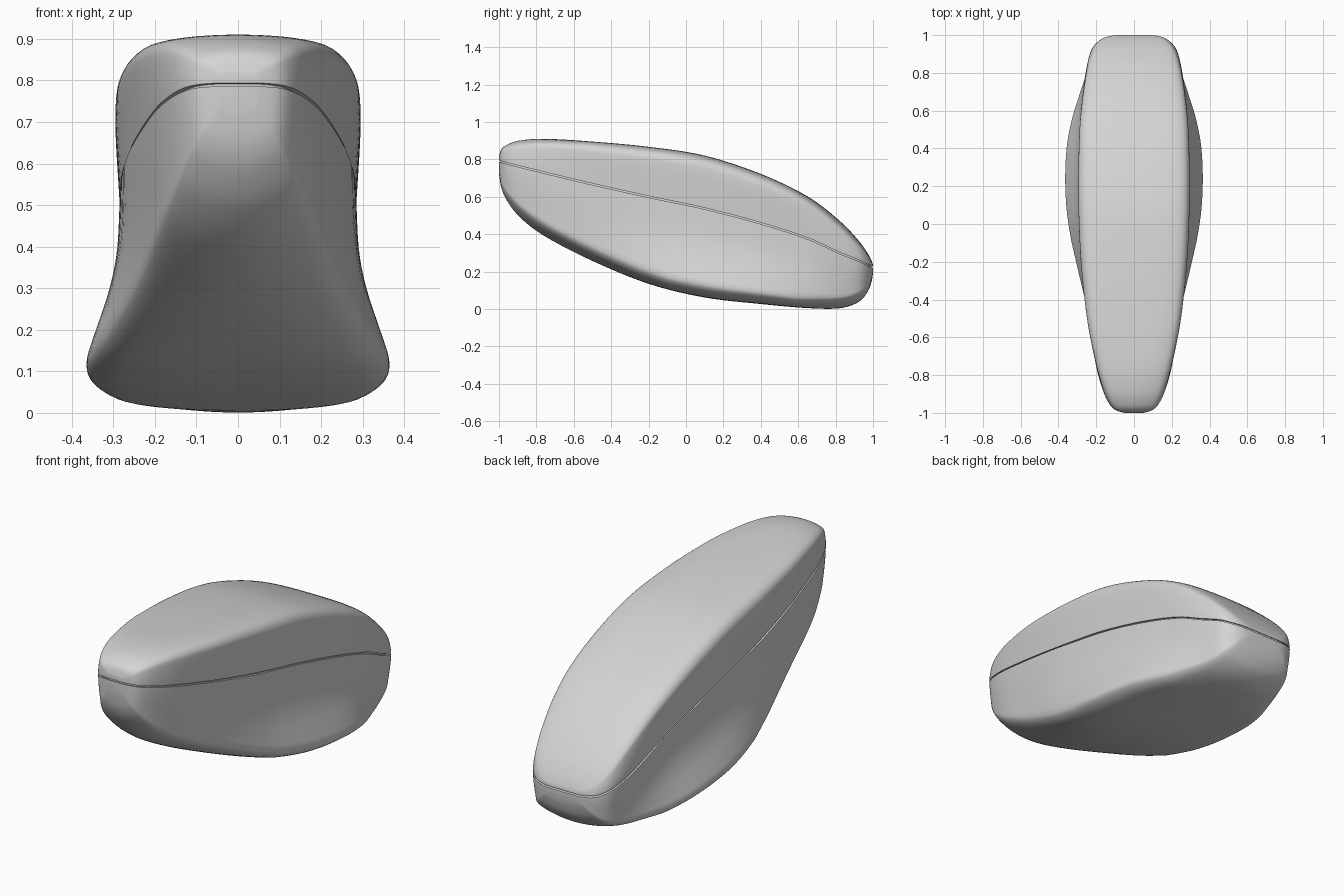
import bpy, bmesh, math

if "Cube" in bpy.data.objects:
    bpy.data.objects.remove(bpy.data.objects["Cube"])

# Stations along the body: y, top, seam height, bottom, upper half width, lower half width
STATIONS = [
    (-1.0, .82, .79, .72, .05, .05),
    (-.985, .857, .786, .64, .1, .1),
    (-.95, .882, .777, .568, .135, .134),
    (-.88, .902, .759, .483, .168, .168),
    (-.75, .91, .727, .386, .205, .206),
    (-.5, .895, .667, .257, .249, .25),
    (-.2, .867, .6, .135, .281, .311),
    (.1, .82, .537, .062, .294, .359),
    (.4, .722, .458, .027, .292, .357),
    (.65, .602, .377, .005, .279, .305),
    (.82, .473, .3, .004, .258, .261),
    (.92, .369, .26, .036, .23, .232),
    (.97, .3, .236, .09, .188, .19),
    (.993, .256, .226, .15, .14, .14),
    (1.0, .236, .222, .195, .085, .085),
]
# Half sections from seam to centre line: (width fraction, height fraction)
UPPER = [(.965, 0), (.985, .35), (1, .66), (.982, .83), (.87, .94), (.62, .988), (.3, 1), (0, 1)]
# Lower wall: (seam-to-bulge blend, depth), then lower floor: (width fraction, depth)
WALL = [(0, 0), (.09, .29), (.34, .5), (.8, .72), (1, .83)]
FLOOR = [(.97, .9), (.84, .957), (.57, .99), (.28, 1), (0, 1)]
GAP = .004


def spline(points, steps):
    """Smooth curve through a list of tuples."""
    n, out = len(points), []
    for i in range(n - 1):
        p0, p1, p2, p3 = (points[min(max(i + k, 0), n - 1)] for k in (-1, 0, 1, 2))
        for s in range(steps):
            t = s / steps
            out.append(tuple(
                .5 * (2 * b + (c - a) * t + (2 * a - 5 * b + 4 * c - d) * t * t
                      + (3 * b - a - 3 * c + d) * t ** 3)
                for a, b, c, d in zip(p0, p1, p2, p3)))
    return out + [points[-1]]


def soften(half, e, base, tip, w):
    """Blend a half section towards an ellipse."""
    out = []
    for x, z in half:
        u, v = x / w, (z - base) / (tip - base)
        a = math.atan2(v, u)
        out.append((x + e * (w * math.cos(a) - x),
                    z + e * (base + (tip - base) * math.sin(a) - z)))
    return out


def upper_section(st):
    y, top, seam, bot, wu, wl = st
    base = seam + GAP
    half = spline([(u * wu, base + v * (top - base)) for u, v in UPPER], 4)
    return y, soften(half, .5 * max(0, (abs(y) - .5) / .5) ** 1.5, base, top, wu)


def lower_section(st):
    y, top, seam, bot, wu, wl = st
    base, ws = seam - GAP, .965 * wu
    pts = [(ws + b * (wl - ws), base - d * (base - bot)) for b, d in WALL]
    pts += [(u * wl, base - d * (base - bot)) for u, d in FLOOR]
    e = .55 * max(0, (-y - .1) / .9, (y - .6) / .4)
    return y, soften(spline(pts, 4), e, base, bot, wl)


def core_section(st):
    y, top, seam, bot, wu, wl = st
    w = .965 * wu - .01
    return y * .992, [(w, seam - .01), (w, seam + .01), (0, seam + .01)]


def loft(name, section, mat):
    """Skin mirrored closed sections into a capped solid."""
    bm = bmesh.new()
    rings = []
    for st in spline(STATIONS, 6):
        y, half = section(st)
        loop = half + [(-x, z) for x, z in reversed(half[:-1])]
        rings.append([bm.verts.new((x, y, z)) for x, z in loop])
    n = len(rings[0])
    for a, b in zip(rings, rings[1:]):
        for i in range(n):
            j = (i + 1) % n
            bm.faces.new((a[i], a[j], b[j], b[i]))
    bm.faces.new(rings[0])
    bm.faces.new(rings[-1])
    bmesh.ops.recalc_face_normals(bm, faces=bm.faces)
    me = bpy.data.meshes.new(name)
    bm.to_mesh(me)
    bm.free()
    me.materials.append(mat)
    ob = bpy.data.objects.new(name, me)
    bpy.context.collection.objects.link(ob)
    bpy.ops.object.select_all(action='DESELECT')
    ob.select_set(True)
    bpy.context.view_layer.objects.active = ob
    bpy.ops.object.shade_smooth_by_angle(angle=math.radians(50))


grey = bpy.data.materials.new("light_grey")
grey.diffuse_color = (.66, .66, .66, 1)
grey.use_nodes = True
grey.node_tree.nodes["Principled BSDF"].inputs["Base Color"].default_value = grey.diffuse_color

loft("upper_shell", upper_section, grey)
loft("lower_shell", lower_section, grey)
loft("seam_core", core_section, grey)  # closes the parting line
